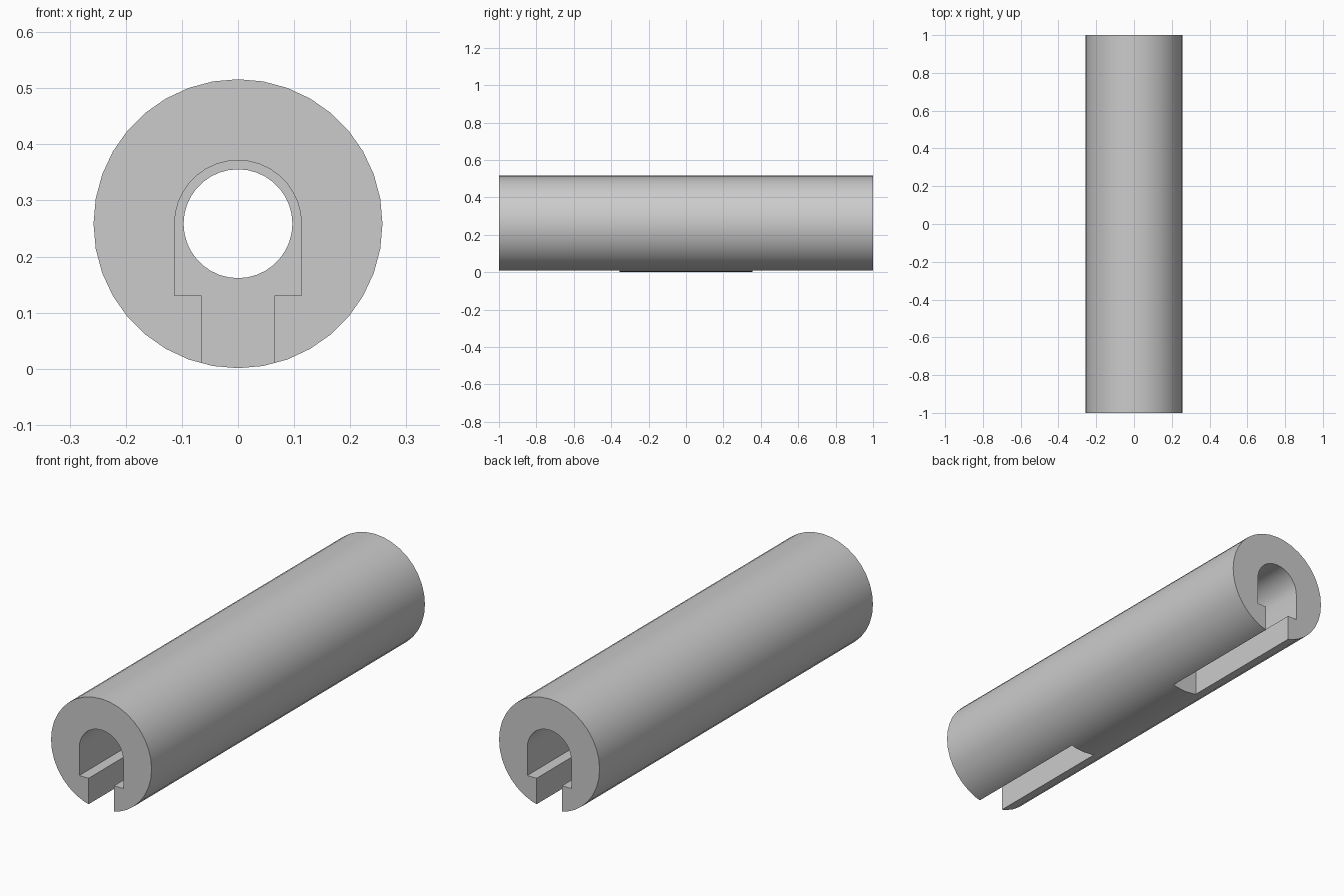
import bpy, bmesh, math

cube = bpy.data.objects.get("Cube")
if cube:
    bpy.data.objects.remove(cube, do_unlink=True)

RADIUS, BORE, POCKET = 0.2575, 0.097, 0.113
AXIS = 0.2585          # height of the tube axis
SHOULDER = 0.1305      # height of the ledge in the keyed slot
NECK = 0.065           # half width of the slot opening
SLOT_END = 0.356       # distance from the middle to the slot end wall

grey = bpy.data.materials.new("plain grey")
grey.use_nodes = True
colour = (0.6, 0.6, 0.6, 1)
grey.diffuse_color = colour
grey.node_tree.nodes["Principled BSDF"].inputs["Base Color"].default_value = colour


def arc(radius, degrees, steps):
    """Points (x, z) around the tube axis, starting at +x."""
    angles = [math.radians(degrees * i / steps) for i in range(steps + 1)]
    return [(radius * math.cos(a), AXIS + radius * math.sin(a)) for a in angles]


def prism(name, profile, y0, y1):
    """Extrude an (x, z) outline along y."""
    bm = bmesh.new()
    face = bm.faces.new([bm.verts.new((x, y0, z)) for x, z in profile])
    out = bmesh.ops.extrude_face_region(bm, geom=[face])
    moved = [v for v in out["geom"] if isinstance(v, bmesh.types.BMVert)]
    bmesh.ops.translate(bm, verts=moved, vec=(0, y1 - y0, 0))
    bmesh.ops.recalc_face_normals(bm, faces=bm.faces)
    mesh = bpy.data.meshes.new(name)
    bm.to_mesh(mesh)
    bm.free()
    mesh.materials.append(grey)
    obj = bpy.data.objects.new(name, mesh)
    bpy.context.collection.objects.link(obj)
    return obj


# Tube body
body = prism("tube_body", arc(RADIUS, 360, 36)[:-1], -1, 1)

# Cutters: round bore and a keyed slot from each end
slot = arc(POCKET, 180, 18) + [
    (-POCKET, SHOULDER), (-NECK, SHOULDER), (-NECK, -0.1),
    (NECK, -0.1), (NECK, SHOULDER), (POCKET, SHOULDER)]
cutters = [
    prism("bore_cutter", arc(BORE, 360, 36)[:-1], -1.1, 1.1),
    prism("front_slot_cutter", slot, -1.2, -SLOT_END),
    prism("back_slot_cutter", slot, SLOT_END, 1.2)]

bpy.ops.object.select_all(action="DESELECT")
body.select_set(True)
bpy.context.view_layer.objects.active = body
for cutter in cutters:
    cutter.hide_render = True
    mod = body.modifiers.new(cutter.name, "BOOLEAN")
    mod.operation = "DIFFERENCE"
    mod.solver = "EXACT"
    mod.object = cutter
    bpy.ops.object.modifier_apply(modifier=mod.name)
    bpy.data.objects.remove(cutter, do_unlink=True)

# Smooth round walls, crisp corners
bpy.ops.object.shade_smooth_by_angle(angle=math.radians(30))
